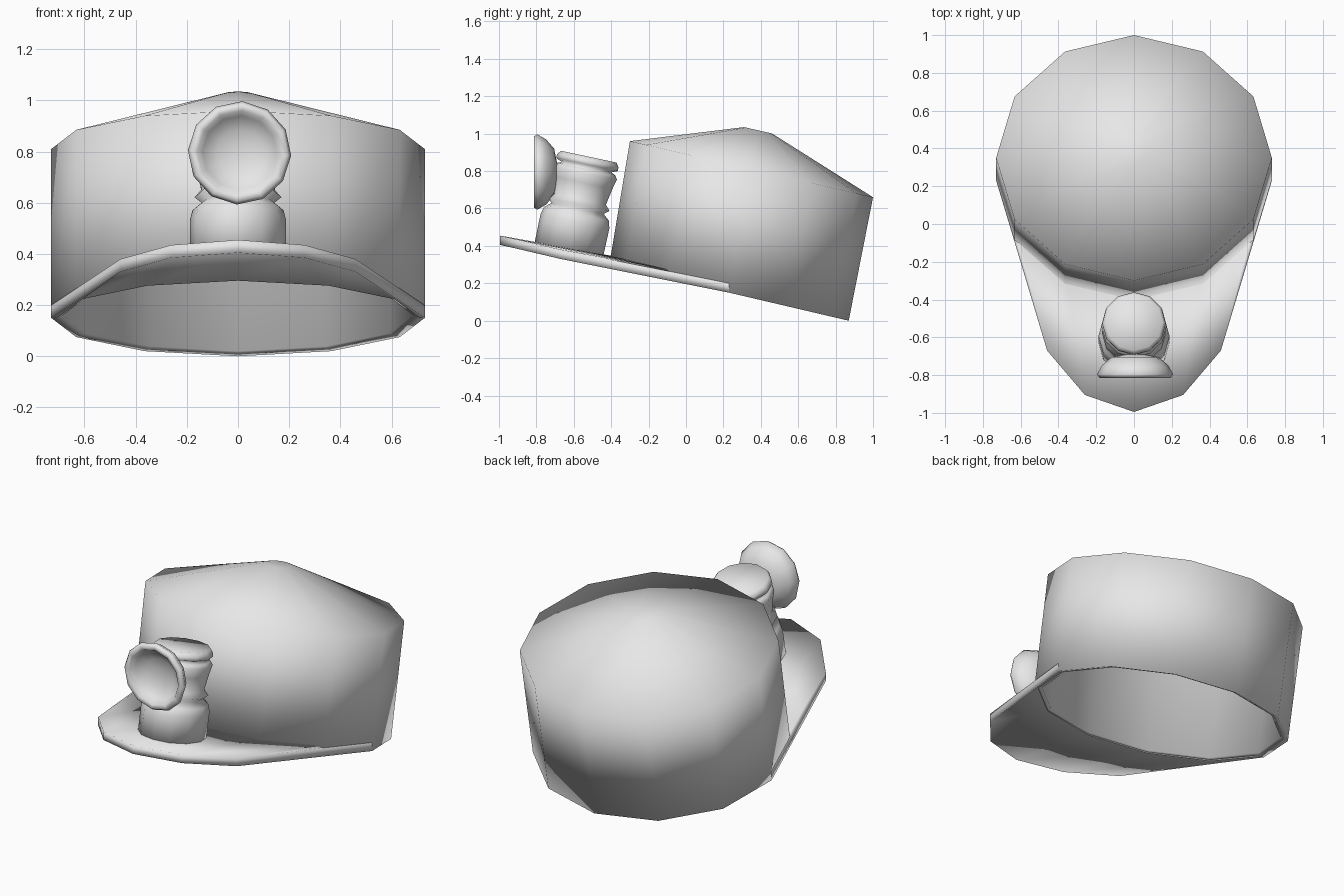
import bpy, bmesh, math
from mathutils import Vector, Matrix

if "Cube" in bpy.data.objects:
    bpy.data.objects.remove(bpy.data.objects["Cube"])

SIDES = 12
grey = bpy.data.materials.new("plain grey")
grey.diffuse_color = (0.8, 0.8, 0.8, 1)
grey.use_nodes = True
grey.node_tree.nodes["Principled BSDF"].inputs["Base Color"].default_value = grey.diffuse_color


def finish(name, bm):
    """Turn a bmesh into a smooth shaded grey object."""
    bmesh.ops.recalc_face_normals(bm, faces=bm.faces[:])
    mesh = bpy.data.meshes.new(name)
    bm.to_mesh(mesh)
    bm.free()
    for p in mesh.polygons:
        p.use_smooth = True
    mesh.materials.append(grey)
    obj = bpy.data.objects.new(name, mesh)
    bpy.context.collection.objects.link(obj)
    return obj


def skin(name, rings, closed=True, caps=True, matrix=None):
    """Bridge successive rings of points and cap both ends."""
    bm = bmesh.new()
    loops = [[bm.verts.new(p) for p in ring] for ring in rings]
    n = len(rings[0])
    for a, b in zip(loops, loops[1:]):
        for i in range(n if closed else n - 1):
            j = (i + 1) % n
            bm.faces.new((a[i], a[j], b[j], b[i]))
    if caps:
        bm.faces.new(loops[0])
        bm.faces.new(loops[-1])
    if matrix:
        bm.transform(matrix)
    return finish(name, bm)


def tilted_ring(rx, ry, cy, cz, rise):
    """Ellipse around (0, cy, cz) whose front is lifted by rise."""
    pts = []
    for i in range(SIDES):
        a = 2 * math.pi * i / SIDES
        pts.append(Vector((rx * math.cos(a), cy + ry * math.sin(a),
                           cz - rise * math.sin(a))))
    return pts


def lathe(name, profile, matrix, turn=0.0):
    """Revolve (radius, height) pairs around local z."""
    rings = []
    for r, h in profile:
        rings.append([(r * math.cos(turn + 2 * math.pi * i / SIDES),
                       r * math.sin(turn + 2 * math.pi * i / SIDES), h)
                      for i in range(SIDES)])
    return skin(name, rings, matrix=matrix)


# Hollow crown, from the inner top around the lower rim to the outer peak
bottom = tilted_ring(0.73, 0.64, 0.23, 0.15, 0.15)
skin("cap_crown", [
    tilted_ring(0.07, 0.07, 0.375, 0.97, 0.017),
    tilted_ring(0.685, 0.605, 0.345, 0.77, 0.14),
    tilted_ring(0.685, 0.605, 0.232, 0.16, 0.14),
    bottom,
    tilted_ring(0.73, 0.65, 0.35, 0.81, 0.15),
    tilted_ring(0.07, 0.075, 0.385, 1.018, 0.017),
])

# Arched brim spreading from the front half of the lower rim
edge_half = [(0.73, 0.23, 0.15), (0.46, -0.67, 0.33),
             (0.26, -0.905, 0.385), (0, -0.995, 0.405)]
edge = [Vector((-x, y, z)) for x, y, z in edge_half]
edge += [Vector(p) for p in reversed(edge_half[:3])]
centre = Vector((0, 0.23, 0.15))
inner = [centre + (bottom[i % SIDES] - centre) * 0.97 for i in range(6, 13)]
up = Vector((0, 0, 0.05))
under = [inner, edge]
over = [[p + up for p in edge], [p + up for p in inner]]
skin("cap_brim", under + over + [inner], closed=False, caps=False)

# Lamp body, leaning back with the brim
lean = Matrix.Translation((0, -0.625, 0.385)) @ Matrix.Rotation(
    math.radians(-12), 4, 'X')
lathe("lamp_body", [
    (0.187, -0.01), (0.188, 0.15), (0.178, 0.19), (0.142, 0.22),
    (0.170, 0.242), (0.144, 0.27), (0.160, 0.36), (0.173, 0.415),
    (0.160, 0.435), (0.136, 0.446), (0.168, 0.46), (0.168, 0.48),
    (0.152, 0.503)], lean)

# Concave reflector dish facing forward
forward = Matrix.Translation((0.006, -0.69, 0.795)) @ Matrix.Rotation(
    math.radians(90), 4, 'X')
lathe("lamp_reflector", [
    (0.05, 0.0), (0.125, 0.015), (0.175, 0.058), (0.202, 0.105),
    (0.190, 0.124), (0.165, 0.120), (0.145, 0.09), (0.09, 0.06),
    (0.03, 0.05)], forward, turn=math.radians(-3))
